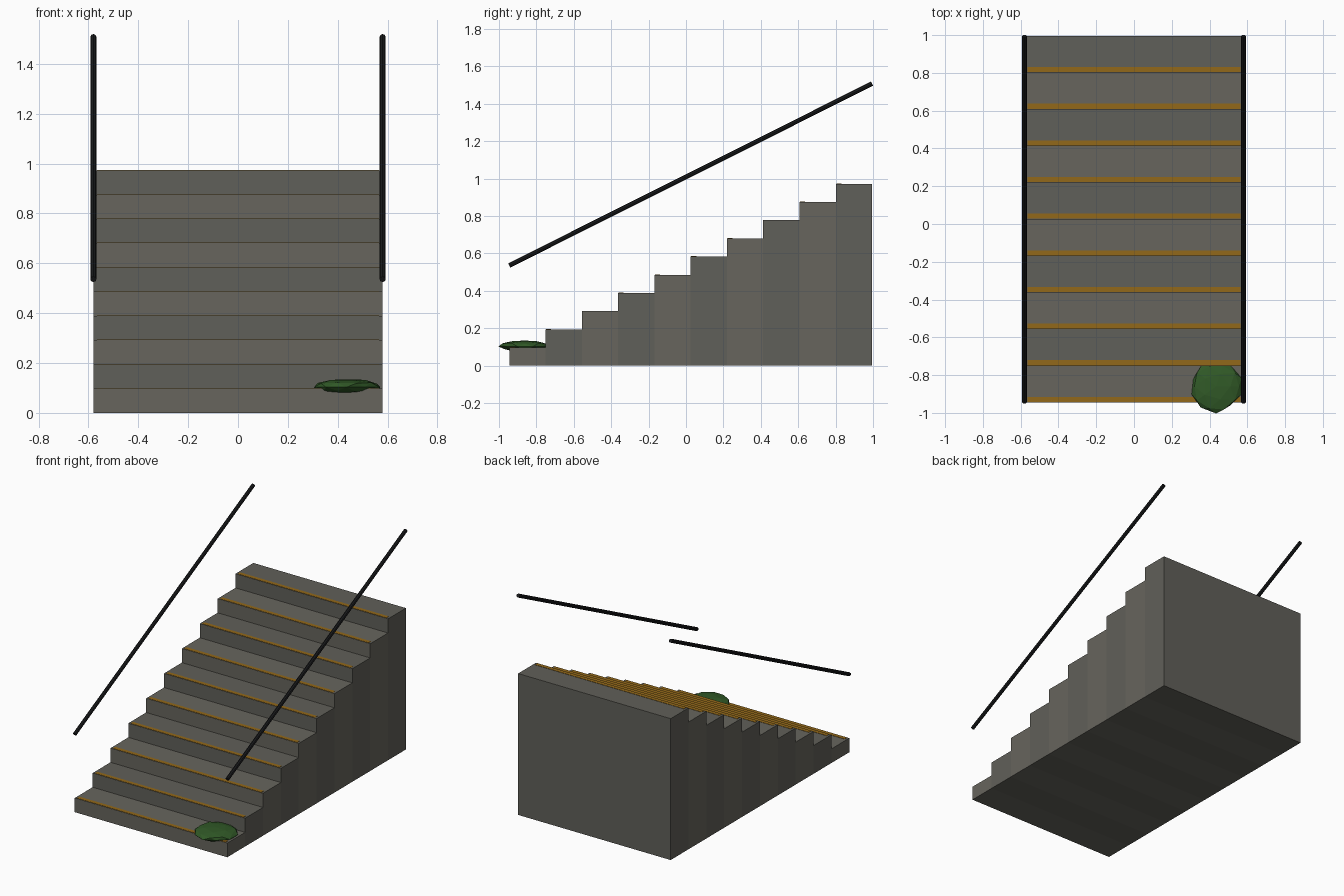
import bpy, bmesh, math, random
from mathutils import Vector

if "Cube" in bpy.data.objects:
    bpy.data.objects.remove(bpy.data.objects["Cube"])

random.seed(4)
STEPS, RUN, RISE = 10, 0.194, 0.0972
HALF_W, FRONT = 0.58, -0.945


def material(name, rgb):
    m = bpy.data.materials.new(name)
    m.diffuse_color = (*rgb, 1)
    m.use_nodes = True
    m.node_tree.nodes["Principled BSDF"].inputs["Base Color"].default_value = m.diffuse_color
    return m


def finish(name, bm, mat):
    me = bpy.data.meshes.new(name)
    bm.to_mesh(me)
    bm.free()
    me.materials.append(mat)
    ob = bpy.data.objects.new(name, me)
    bpy.context.collection.objects.link(ob)
    return ob


def box(name, lo, hi, mat):
    bm = bmesh.new()
    bmesh.ops.create_cube(bm, size=1)
    for v in bm.verts:
        v.co = [lo[i] if v.co[i] < 0 else hi[i] for i in range(3)]
    return finish(name, bm, mat)


stone = [material("stone_light", (0.135, 0.13, 0.11)),
         material("stone_dark", (0.118, 0.116, 0.1))]
amber = material("worn_edge_paint", (0.29, 0.14, 0.01))
iron = material("dark_iron", (0.01, 0.011, 0.012))
green = material("moss_green", (0.03, 0.1, 0.02))

# Steps as full-height blocks, each with a thin painted strip near its front edge
for i in range(STEPS):
    y, z = FRONT + i * RUN, (i + 1) * RISE
    box(f"step_{i + 1}", (-HALF_W, y, 0), (HALF_W, y + RUN, z), stone[i % 2])
    box(f"edge_strip_{i + 1}", (-0.565, y + 0.003, z - 0.004),
        (0.565, y + 0.03, z + 0.002), amber)

# Sloping handrails
a = Vector((0, FRONT, 0.536))
b = Vector((0, FRONT + STEPS * RUN, 0.536 + STEPS * RISE))
for side, x in (("left", -HALF_W), ("right", HALF_W)):
    bm = bmesh.new()
    bmesh.ops.create_cone(bm, cap_ends=True, segments=8, radius1=0.0125,
                          radius2=0.0125, depth=(b - a).length)
    rail = finish(f"handrail_{side}", bm, iron)
    rail.location = (a + b) / 2 + Vector((x, 0, 0))
    rail.rotation_euler = (b - a).to_track_quat('Z', 'Y').to_euler()

# Flattened, uneven moss clump on the lowest step
bm = bmesh.new()
bmesh.ops.create_icosphere(bm, subdivisions=2, radius=1)
for v in bm.verts:
    v.co *= random.uniform(0.88, 1.04)
    v.co = Vector((0.435 + v.co.x * 0.14, -0.86 + v.co.y * 0.14, 0.103 + v.co.z * 0.034))
finish("moss_clump", bm, green)
